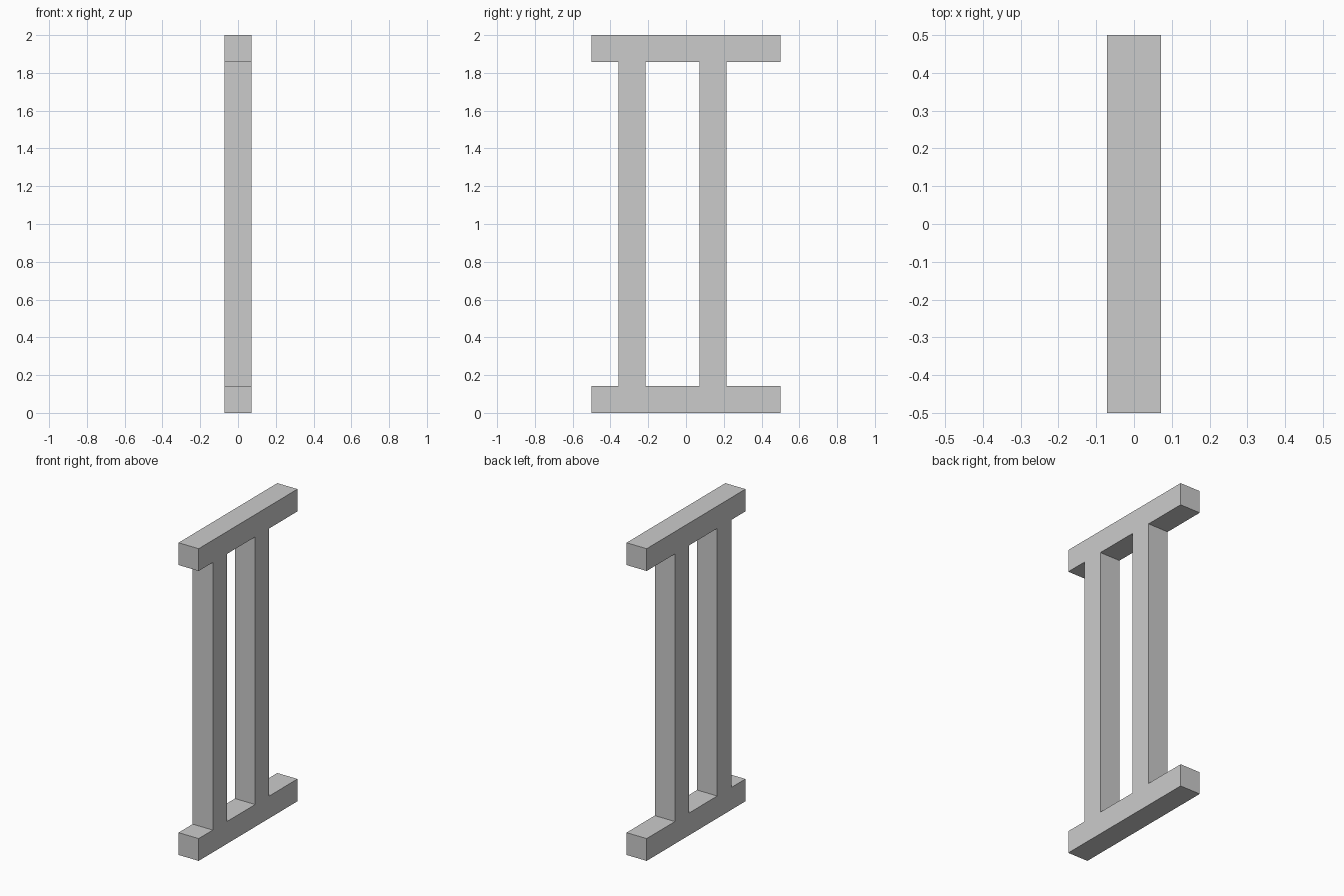
import bpy, bmesh

if "Cube" in bpy.data.objects:
    bpy.data.objects.remove(bpy.data.objects["Cube"])

U = 1 / 7                                  # bar thickness
ys = [-0.5 + U * i for i in (0, 1, 2, 4, 5, 7)]
zs = [0, U, 2 - U, 2]
posts = (1, 3)                             # columns that hold the uprights

bm = bmesh.new()
grid = [[bm.verts.new((-U / 2, y, z)) for z in zs] for y in ys]

# Side profile: bottom rail, two uprights, top rail
for i in range(len(ys) - 1):
    for j in range(len(zs) - 1):
        if j != 1 or i in posts:
            bm.faces.new((grid[i][j], grid[i][j + 1],
                          grid[i + 1][j + 1], grid[i + 1][j]))

# Thickness along x
ext = bmesh.ops.extrude_face_region(bm, geom=bm.faces[:], use_keep_orig=True)
bmesh.ops.translate(bm, vec=(U, 0, 0),
                    verts=[v for v in ext["geom"] if isinstance(v, bmesh.types.BMVert)])
bmesh.ops.recalc_face_normals(bm, faces=bm.faces[:])

mesh = bpy.data.meshes.new("twin_post_frame")
bm.to_mesh(mesh)
bm.free()
bpy.context.collection.objects.link(bpy.data.objects.new("twin_post_frame", mesh))
